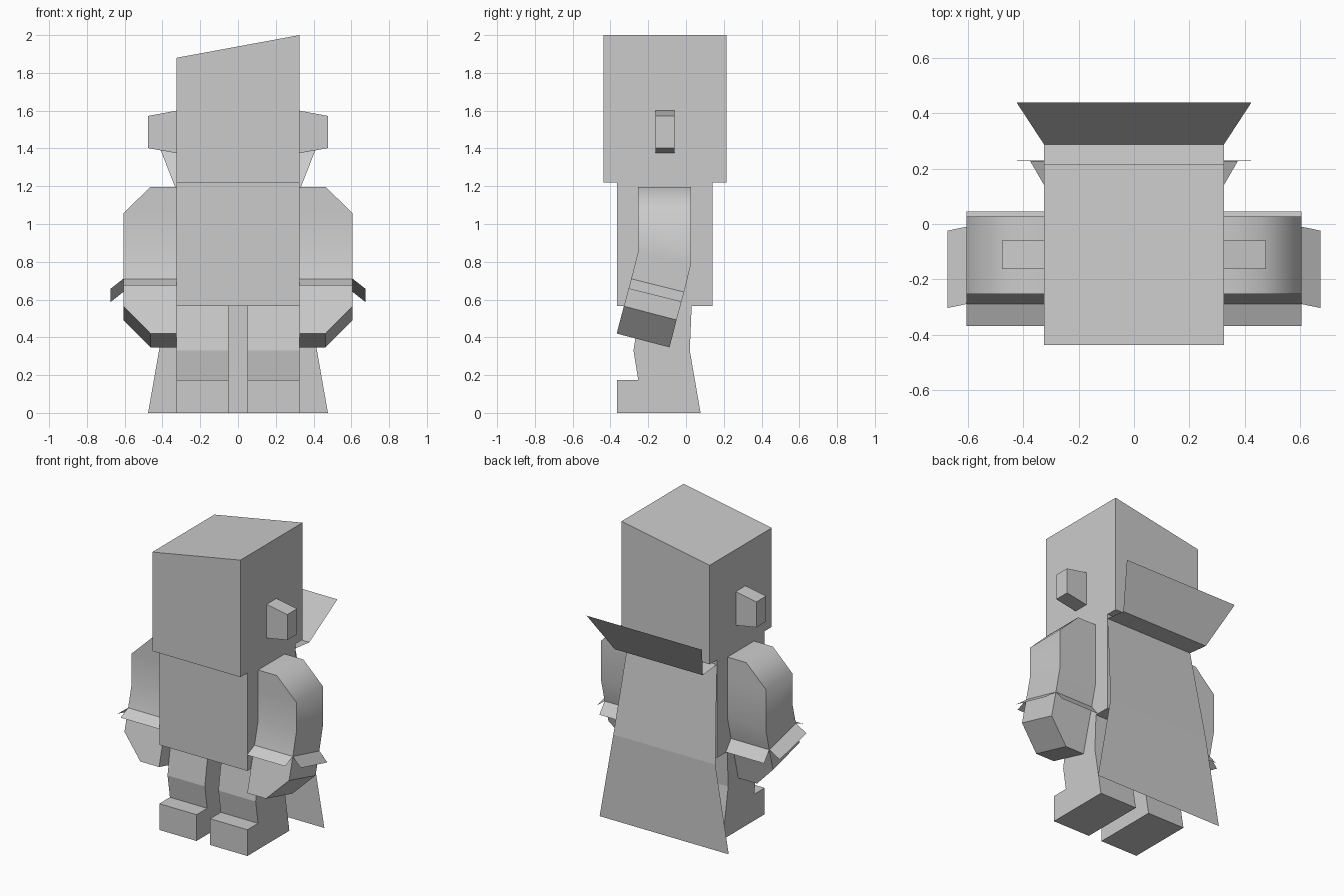
import bpy, bmesh, math

if "Cube" in bpy.data.objects:
    bpy.data.objects.remove(bpy.data.objects["Cube"])


def finish(name, verts, faces, mirror=False, smooth=0):
    me = bpy.data.meshes.new(name)
    me.from_pydata(verts, [], faces)
    bm = bmesh.new()
    bm.from_mesh(me)
    bmesh.ops.recalc_face_normals(bm, faces=bm.faces)
    bm.to_mesh(me)
    bm.free()
    ob = bpy.data.objects.new(name, me)
    bpy.context.collection.objects.link(ob)
    if smooth:
        bpy.ops.object.select_all(action='DESELECT')
        ob.select_set(True)
        bpy.context.view_layer.objects.active = ob
        bpy.ops.object.shade_smooth_by_angle(angle=math.radians(smooth))
    if mirror:
        ob.modifiers.new("Mirror", 'MIRROR').use_mirror_merge = False
    return ob


def loft(name, rings, caps=(True, True), **kw):
    """Join rings of points with quads, optionally capping the ends."""
    n = len(rings[0])
    verts = [p for r in rings for p in r]
    faces = [(i * n + j, i * n + (j + 1) % n, (i + 1) * n + (j + 1) % n, (i + 1) * n + j)
             for i in range(len(rings) - 1) for j in range(n)]
    if caps[0]:
        faces.append(tuple(range(n)))
    if caps[1]:
        faces.append(tuple(range(len(verts) - n, len(verts))))
    return finish(name, verts, faces, **kw)


def strip(name, rows, **kw):
    """Thin sheet running through rows of two points."""
    verts = [p for r in rows for p in r]
    faces = [(2 * i, 2 * i + 1, 2 * i + 3, 2 * i + 2) for i in range(len(rows) - 1)]
    return finish(name, verts, faces, **kw)


W = 0.325  # half width of head and body

# Head with slanted top
head = [(-W, 1.22), (W, 1.22), (W, 2.0), (-W, 1.88)]
loft("head", [[(x, y, z) for x, z in head] for y in (-0.438, 0.215)])

# Torso
torso = [(-W, 0.567), (W, 0.567), (W, 1.22), (-W, 1.22)]
loft("torso", [[(x, y, z) for x, z in torso] for y in (-0.365, 0.14)])

# Ears, tapering outwards
loft("ear", [[(x, -0.162, a), (x, -0.06, a), (x, -0.06, b), (x, -0.162, b)]
             for x, a, b in ((W, 1.375, 1.6), (0.477, 1.402, 1.572))], mirror=True)

# Legs with feet
leg = [(0.03, 0.57), (0.02, 0.33), (0.077, 0), (-0.365, 0), (-0.365, 0.175),
       (-0.253, 0.175), (-0.278, 0.33), (-0.24, 0.57)]
loft("leg", [[(x, y, z) for y, z in leg] for x in (0.05, W)], mirror=True)


# Arms: each station is outer x, front (y, z), back (y, z)
def arm_ring(xo, yf, zf, yb, zb):
    return [(W, yf, zf), (xo, yf, zf), (xo, yb, zb), (W, yb, zb)]


cuff = arm_ring(0.607, -0.29, 0.71, -0.01, 0.64)
loft("arm", [arm_ring(0.463, -0.253, 1.197, 0.027, 1.197),
             arm_ring(0.607, -0.253, 1.057, 0.027, 1.057),
             arm_ring(0.607, -0.253, 0.855, 0.027, 0.79),
             cuff], caps=(True, False), mirror=True, smooth=50)

loft("hand", [cuff,
              arm_ring(0.607, -0.329, 0.565, -0.05, 0.492),
              arm_ring(0.463, -0.367, 0.42, -0.087, 0.347)],
     caps=(False, True), mirror=True)

# Flared cuff flaps on front, outer side and back
flares = {"front": (0, 1, (0, -0.08, -0.035)),
          "outer": (1, 2, (0.068, -0.014, -0.053)),
          "back": (2, 3, (0, 0.055, -0.07))}
for side, (i, j, d) in flares.items():
    edge = (cuff[i], cuff[j])
    strip("cuff_" + side, [edge, [tuple(a + b for a, b in zip(p, d)) for p in edge]],
          mirror=True)


# Cape and raised collar: rows of half width, y, z
def rows(pts):
    return [((-x, y, z), (x, y, z)) for x, y, z in pts]


strip("cape", rows([(0.476, 0.23, 0), (0.376, 0.228, 0.57), (W, 0.14, 1.19)]))
strip("collar", rows([(W, 0.14, 1.19), (W, 0.287, 1.175), (0.425, 0.44, 1.43)]))
